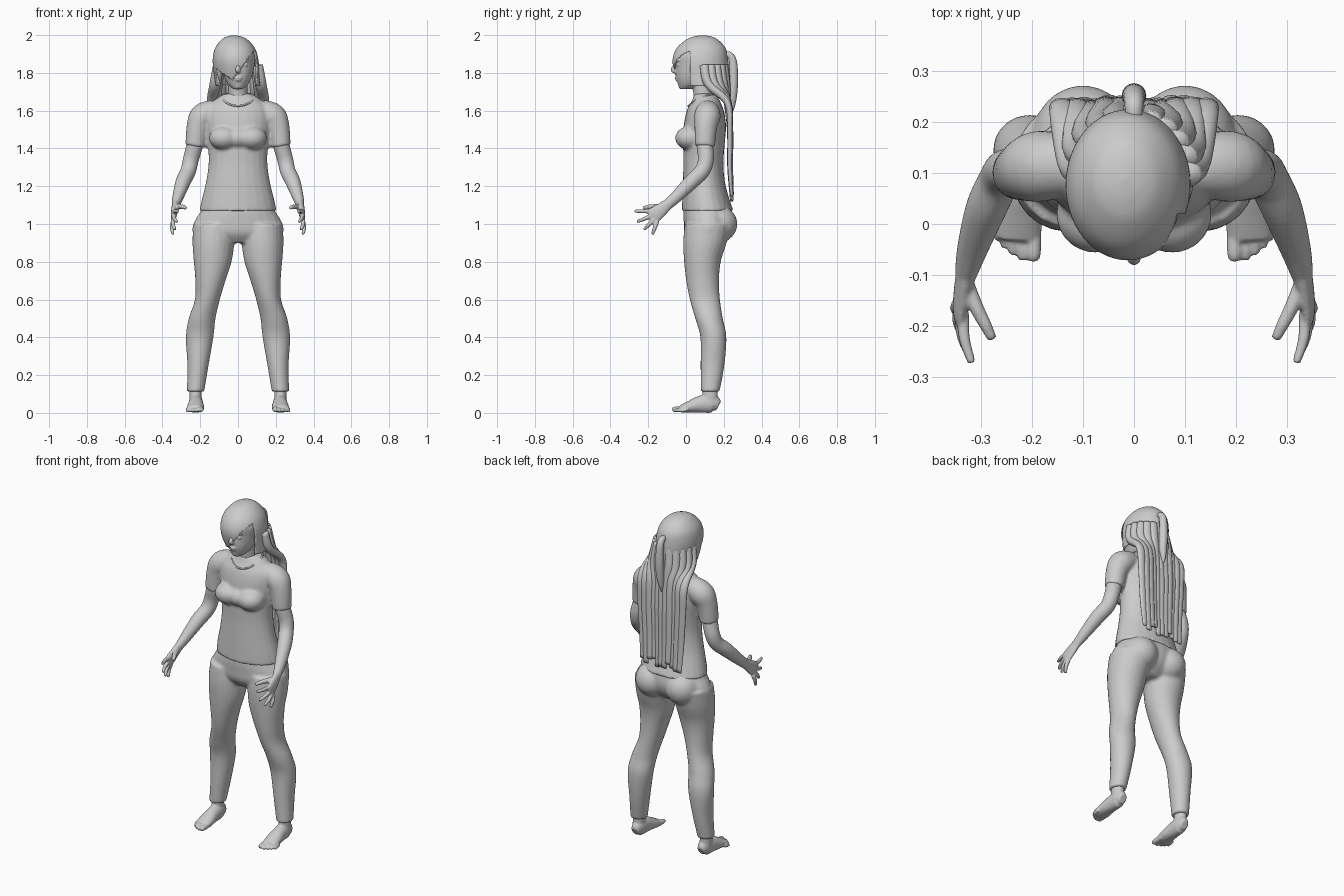
import bpy, bmesh, math, random
from mathutils import Vector, Matrix

random.seed(4)
default_cube = bpy.data.objects.get("Cube")
if default_cube:
    bpy.data.objects.remove(default_cube, do_unlink=True)

grey = bpy.data.materials.new("plain grey")
grey.use_nodes = True
grey.diffuse_color = (.6, .6, .6, 1)
grey.node_tree.nodes["Principled BSDF"].inputs["Base Color"].default_value = (.6, .6, .6, 1)


def spline(points, steps=5):
    """Smoothly interpolate a short list of equal-length tuples."""
    rows = []
    last = len(points) - 1
    for i in range(last):
        a, b = points[max(i - 1, 0)], points[i]
        c, d = points[i + 1], points[min(i + 2, last)]
        for s in range(steps):
            t = s / steps
            rows.append([q + .5 * t * (r - p + t * (2 * p - 5 * q + 4 * r - w + t * (3 * (q - r) + w - p)))
                         for p, q, r, w in zip(a, b, c, d)])
    rows.append(list(points[last]))
    return rows


def tube(bm, points, side=1, level=False, sides=24):
    """Loft ellipses along a path; each point is x, y, z, radius, other radius."""
    rows = spline(points)
    centres = [Vector((row[0] * side, row[1], row[2])) for row in rows]
    rings = []
    for i, row in enumerate(rows):
        along = centres[min(i + 1, len(rows) - 1)] - centres[max(i - 1, 0)]
        along = Vector((0, 0, 1)) if level else along.normalized()
        across = (Vector((1, 0, 0)) - along * along.x).normalized()
        other = along.cross(across)
        wide, deep = max(row[3], .001), max(row[-1], .001)
        ring = []
        for k in range(sides):
            angle = math.tau * k / sides
            offset = across * wide * math.cos(angle) + other * deep * math.sin(angle)
            ring.append(bm.verts.new(centres[i] + offset))
        rings.append(ring)
    for low, high in zip(rings, rings[1:]):
        for k in range(sides):
            n = (k + 1) % sides
            bm.faces.new((low[k], low[n], high[n], high[k]))
    bm.faces.new(rings[0])
    bm.faces.new(rings[-1])


def blob(bm, spec, side=1):
    x, y, z, *radii = spec
    matrix = Matrix.Translation((x * side, y, z)) @ Matrix.Diagonal((*radii, 1))
    bmesh.ops.create_uvsphere(bm, u_segments=24, v_segments=16, radius=1, matrix=matrix)


def finish(name, bm):
    bmesh.ops.recalc_face_normals(bm, faces=bm.faces[:])
    for face in bm.faces:
        face.smooth = True
    mesh = bpy.data.meshes.new(name)
    bm.to_mesh(mesh)
    bm.free()
    mesh.materials.append(grey)
    obj = bpy.data.objects.new(name, mesh)
    bpy.context.collection.objects.link(obj)
    return obj


def body_part(name, voxel, rings=(), limbs=(), blobs=(), relax=3):
    """Fuse lofts and ellipsoids into one smooth skin; off-centre pieces are mirrored."""
    bm = bmesh.new()
    for shapes, level in ((rings, True), (limbs, False)):
        for points in shapes:
            for side in ((1, -1) if points[0][0] > 0 else (1,)):
                tube(bm, points, side, level)
    for spec in blobs:
        for side in ((1, -1) if spec[0] > 0 else (1,)):
            blob(bm, spec, side)
    obj = finish(name, bm)
    remesh = obj.modifiers.new("fuse", 'REMESH')
    remesh.mode = 'VOXEL'
    remesh.voxel_size = voxel
    remesh.use_smooth_shade = True
    soften = obj.modifiers.new("soften", 'SMOOTH')
    soften.factor = .5
    soften.iterations = relax
    return obj


# Shirt: torso, bust and short sleeves
torso = [(0, .115, 1.07, .205, .137), (0, .105, 1.13, .192, .125), (0, .095, 1.22, .17, .112),
         (0, .092, 1.32, .156, .106), (0, .095, 1.42, .16, .11), (0, .1, 1.52, .175, .112),
         (0, .102, 1.6, .17, .098), (0, .105, 1.655, .125, .073), (0, .1, 1.69, .07, .055)]
sleeve = [(.12, .115, 1.6, .06), (.185, .113, 1.57, .07), (.213, .105, 1.51, .06), (.226, .1, 1.41, .053)]
bust = [(.075, .02, 1.455, .078, .077, .063), (0, .015, 1.455, .08, .062, .055)]
body_part("shirt", .009, rings=[torso], limbs=[sleeve], blobs=bust)

# Collar edge
bm = bmesh.new()
collar = []
for k in range(25):
    a = math.tau * k / 24
    front = .5 - .5 * math.sin(a)
    collar.append((.088 * math.cos(a), .09 + .078 * math.sin(a), 1.69 - .065 * front ** 2, .005))
for p, q in zip(collar, collar[1:]):
    d = Vector(q[:3]) - Vector(p[:3])
    turn = d.to_track_quat('Z', 'Y').to_matrix().to_4x4()
    place = Matrix.Translation((Vector(p[:3]) + Vector(q[:3])) / 2) @ turn
    bmesh.ops.create_cone(bm, segments=8, radius1=.005, radius2=.005, depth=d.length * 1.1, matrix=place)
finish("shirt_collar", bm)

# Trousers: pelvis, seat and legs
pelvis = [(0, .113, 1.13, .175, .115), (0, .115, 1.07, .196, .128), (0, .118, 1.01, .232, .13),
          (0, .11, .95, .232, .115), (0, .1, .9, .1, .07)]
leg = [(.125, .115, 1, .112, .122), (.13, .1, .9, .111, .115), (.134, .087, .8, .1, .097),
       (.146, .088, .7, .08, .087), (.162, .1, .6, .066, .08), (.19, .122, .5, .071, .073),
       (.203, .145, .4, .073, .069), (.212, .14, .25, .056, .063), (.225, .128, .112, .046, .05)]
seat = [(.1, .165, 1, .1, .107, .1)]
body_part("trousers", .009, rings=[pelvis, leg], blobs=seat)

# Arms with hands
arm = [(.2, .1, 1.52, .047, .047), (.228, .1, 1.42, .044, .044), (.25, .105, 1.34, .042, .042),
       (.264, .085, 1.28, .041, .041), (.29, .03, 1.225, .04, .04), (.317, -.05, 1.145, .03, .032),
       (.33, -.1, 1.1, .021, .028)]
palm = [(.328, -.09, 1.11, .02, .027), (.335, -.13, 1.077, .018, .036),
        (.34, -.165, 1.05, .015, .042), (.34, -.185, 1.036, .011, .038)]
thumb = [(.33, -.115, 1.09, .016), (.308, -.165, 1.092, .014), (.29, -.2, 1.09, .012),
         (.277, -.226, 1.085, .009)]
fingers = []
for base, tip in (((.335, -.175, 1.068), (.318, -.272, 1.068)),
                  ((.34, -.175, 1.046), (.323, -.258, 1.012)),
                  ((.343, -.168, 1.027), (.333, -.222, .97)),
                  ((.344, -.153, 1.013), (.343, -.178, .945))):
    base, tip = Vector(base), Vector(tip)
    middle = base.lerp(tip, .5) + Vector((.006, 0, 0))
    fingers.append([(*base, .012), (*middle, .011), (*tip, .008)])
body_part("arms_and_hands", .005, limbs=[arm, palm, thumb] + fingers, relax=2)

# Bare feet
foot = [(.222, .172, .036, .022, .026), (.222, .14, .05, .035, .049), (.223, .08, .046, .039, .046),
        (.224, .02, .032, .045, .032), (.227, -.03, .02, .044, .019)]
ankle = [(.225, .13, .04, .034, .042), (.225, .128, .09, .033, .04), (.225, .128, .15, .033, .04)]
toes = []
for x, tip, r in ((.197, -.072, .015), (.219, -.07, .011), (.237, -.06, .011), (.253, -.047, .01), (.267, -.032, .01)):
    toes.append([(x, .01, .02, r), (x, tip + .02, r + .004, r), (x, tip, r, r * .7)])
body_part("feet", .005, rings=[ankle], limbs=[foot] + toes, relax=2)

# Head, face and neck
skull = [(0, -.002, 1.715, .026, .03), (0, .02, 1.738, .052, .062), (0, .036, 1.78, .073, .089),
         (0, .052, 1.84, .088, .107), (0, .063, 1.9, .093, .12), (0, .075, 1.95, .07, .09)]
neck = [(0, .1, 1.63, .058, .055), (0, .088, 1.7, .05, .05), (0, .08, 1.79, .05, .055)]
nose = [(0, -.046, 1.86, .009), (0, -.061, 1.835, .01), (0, -.067, 1.815, .014), (0, -.05, 1.805, .01)]
features = [(0, -.046, 1.775, .024, .014, .007), (0, -.043, 1.762, .02, .014, .007),
            (.035, -.038, 1.842, .016, .012, .008), (.035, -.042, 1.868, .026, .014, .007),
            (0, -.027, 1.73, .018, .014, .012)]
body_part("head_and_neck", .005, rings=[skull, neck], limbs=[nose], blobs=features, relax=2)

# Hair cap, trimmed along a swept fringe
bm = bmesh.new()
cap = [(0, .092, 1.73, .117, .125), (-.008, .082, 1.8, .12, .142), (-.013, .076, 1.87, .121, .147),
       (-.016, .08, 1.93, .106, .13), (-.018, .085, 1.975, .07, .085),
       (-.02, .088, 1.993, .037, .045), (-.02, .088, 1.999, .003, .004)]
tube(bm, cap, level=True, sides=56)
tip = Vector((-.03, 0, 1.76))
ear_line = .02
slopes = (1.36, -.7)
cuts = [(tip, Vector((-s, 0, 1))) for s in slopes] + [(Vector((0, ear_line, 0)), Vector((0, 1, 0)))]
for point, normal in cuts:
    bmesh.ops.bisect_plane(bm, geom=bm.verts[:] + bm.edges[:] + bm.faces[:],
                           plane_co=point, plane_no=normal)
open_face = []
for face in bm.faces:
    c = face.calc_center_median()
    fringe = tip.z + max(s * (c.x - tip.x) for s in slopes)
    if (c.y < ear_line and c.z < fringe) or len(face.verts) > 20 and c.z < tip.z:
        open_face.append(face)
bmesh.ops.delete(bm, geom=open_face, context='FACES')
hair_cap = finish("hair_cap", bm)
thickness = hair_cap.modifiers.new("thickness", 'SOLIDIFY')
thickness.thickness = .008

# Long hair falling down the back in overlapping locks
bm = bmesh.new()
locks = 11
for k in range(locks):
    t = 2 * k / (locks - 1) - 1
    a = t * math.radians(82)
    sway = random.uniform(-.004, .004)
    end = 1.14 + random.uniform(-.025, .025)
    tube(bm, [(.105 * math.sin(a), .08 + .122 * math.cos(a), 1.84, .028, .025),
              (.122 * math.sin(a), .105 + .11 * math.cos(a), 1.74, .03, .024),
              (.14 * t, .222 + sway, 1.64, .026, .018),
              (.138 * t, .234 + sway, 1.48, .023, .013),
              (.128 * t, .234 + sway, 1.3, .022, .012),
              (.122 * t, .243 + sway, end, .016, .007)], sides=12)
finish("long_hair", bm)

# Small tied tail over the long hair
bm = bmesh.new()
tail = [(0, .19, 1.89, .014), (0, .228, 1.895, .018), (0, .248, 1.86, .021), (0, .252, 1.77, .024),
        (0, .248, 1.68, .022), (-.005, .245, 1.62, .013), (-.006, .243, 1.585, .002)]
tube(bm, tail, sides=16)
finish("hair_tail", bm)
